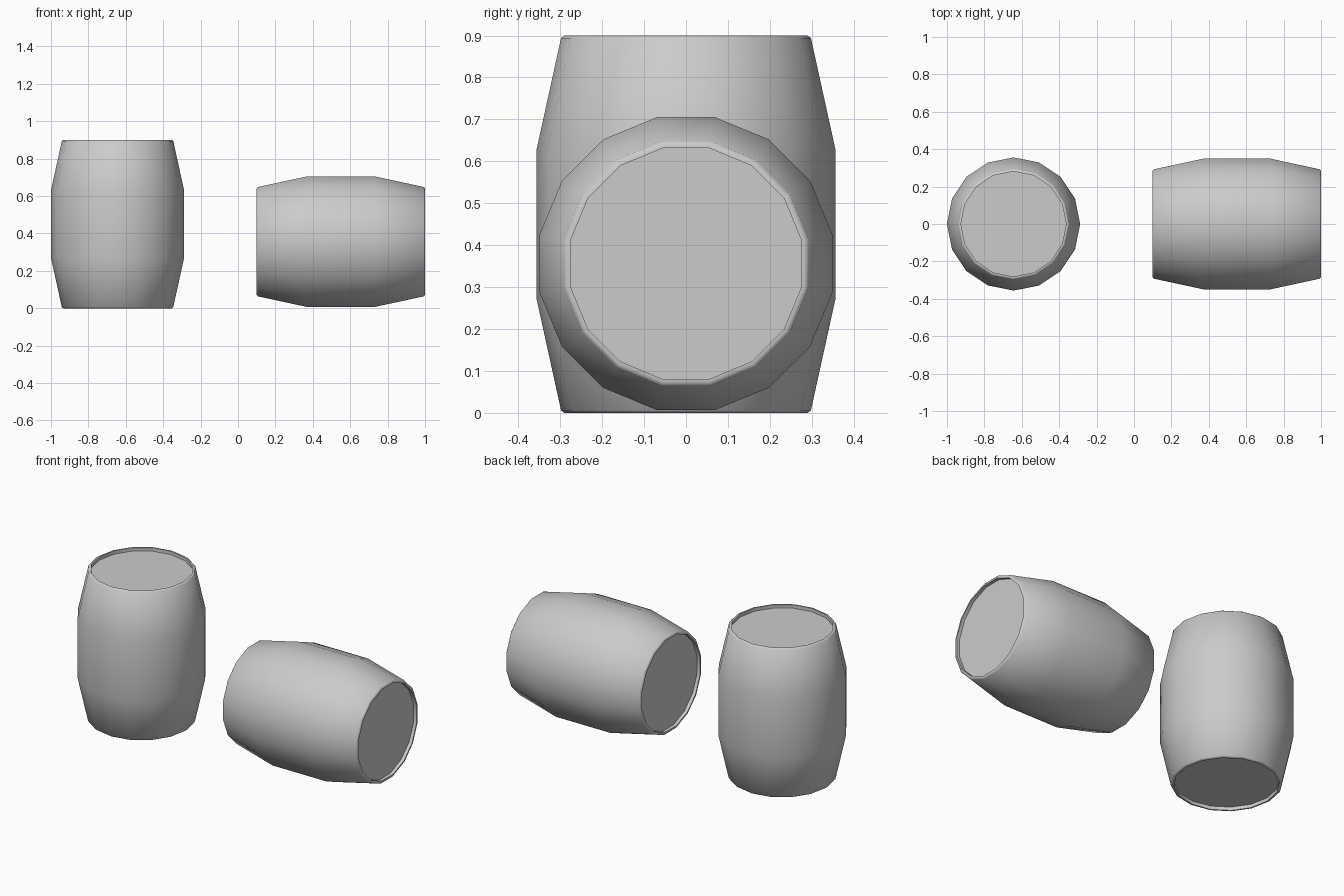
import bpy, bmesh, math
from mathutils import Matrix

cube = bpy.data.objects.get("Cube")
if cube:
    bpy.data.objects.remove(cube, do_unlink=True)

SIDES = 16

# One plain grey for everything
grey = bpy.data.materials.new("plain_grey")
grey.use_nodes = True
colour = (0.6, 0.6, 0.6, 1)
grey.diffuse_color = colour
grey.node_tree.nodes["Principled BSDF"].inputs["Base Color"].default_value = colour

# Upper half of the barrel outline: (radius, height above the middle)
half = [(0.281, 0.43), (0.281, 0.45), (0.29, 0.45), (0.298, 0.444), (0.356, 0.18)]
outline = half + [(r, -h) for r, h in reversed(half)]


def make_barrel(name, centre, turn, tilt):
    """Lathe the outline into a barrel with a recessed lid at each end."""
    bm = bmesh.new()
    rings = []
    for r, h in outline:
        ring = []
        for i in range(SIDES):
            a = math.tau * i / SIDES + turn
            ring.append(bm.verts.new((r * math.cos(a), r * math.sin(a), h)))
        rings.append(ring)
    # Staves and rims
    for upper, lower in zip(rings, rings[1:]):
        for i in range(SIDES):
            j = (i + 1) % SIDES
            bm.faces.new((upper[i], lower[i], lower[j], upper[j]))
    # Lids
    bm.faces.new(rings[0])
    bm.faces.new(list(reversed(rings[-1])))
    bmesh.ops.recalc_face_normals(bm, faces=bm.faces)
    bm.transform(Matrix.Translation(centre) @ Matrix.Rotation(tilt, 4, 'Y'))
    mesh = bpy.data.meshes.new(name)
    bm.to_mesh(mesh)
    bm.free()
    mesh.materials.append(grey)
    barrel = bpy.data.objects.new(name, mesh)
    bpy.context.collection.objects.link(barrel)
    # Smooth staves and rounded rim, crisp recess
    bpy.ops.object.select_all(action='DESELECT')
    barrel.select_set(True)
    bpy.context.view_layer.objects.active = barrel
    bpy.ops.object.shade_smooth_by_angle(angle=math.radians(60))
    return barrel


make_barrel("upright_barrel", (-0.644, 0, 0.45), 0, 0)
make_barrel("lying_barrel", (0.55, 0, 0.356), math.pi / SIDES, math.pi / 2)
